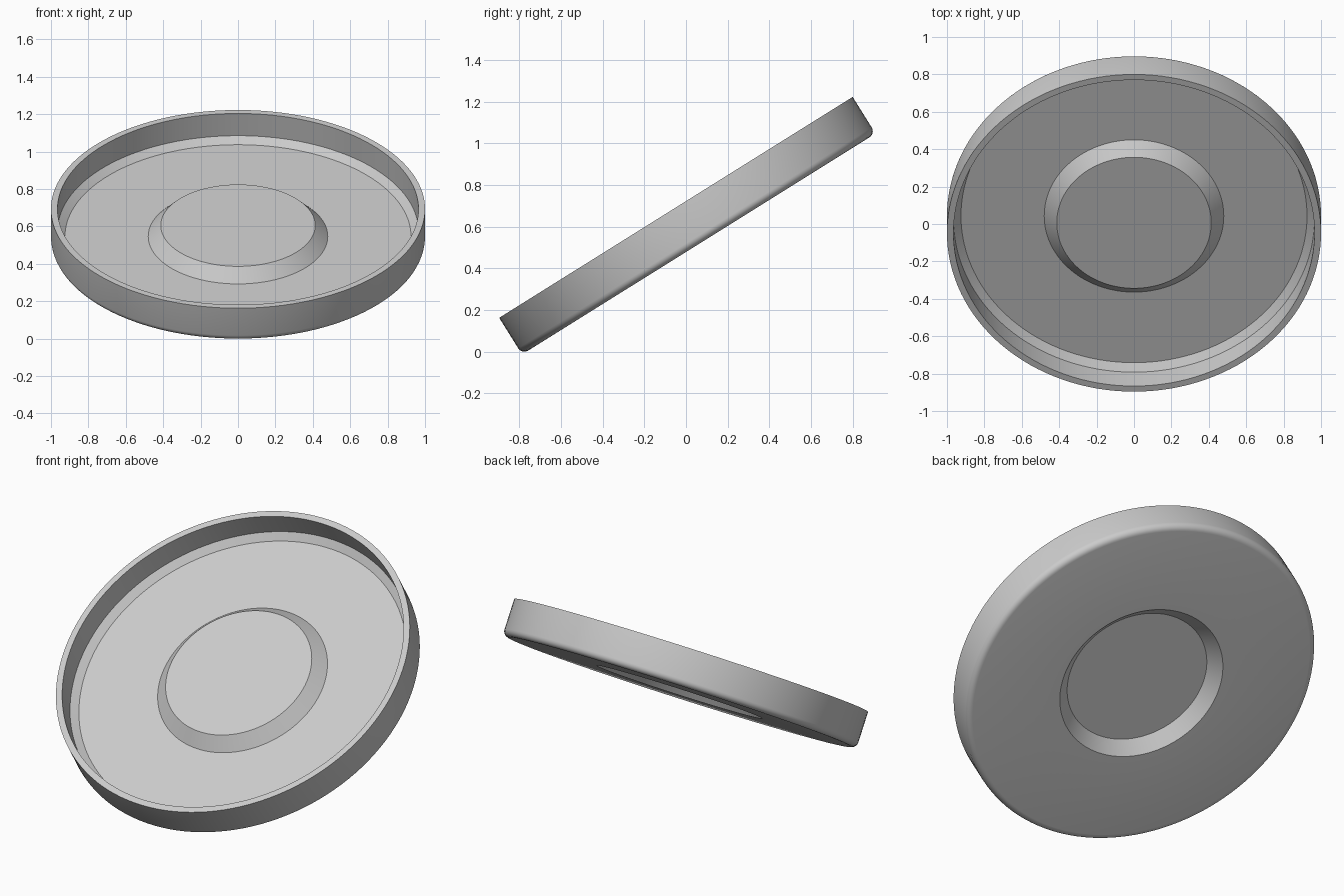
import bpy, bmesh, math
from mathutils import Matrix, Vector

if "Cube" in bpy.data.objects:
    bpy.data.objects.remove(bpy.data.objects["Cube"])

SEGMENTS = 128
TILT = math.radians(32)

grey = bpy.data.materials.new("light grey")
grey.diffuse_color = (0.6, 0.6, 0.6, 1)
grey.use_nodes = True
grey.node_tree.nodes["Principled BSDF"].inputs["Base Color"].default_value = grey.diffuse_color

# Closed wall section (radius, height), from the upper centre out and back below
H, FLOOR, PLATEAU, FILLET = 0.207, 0.035, 0.104, 0.035
profile = [(0, PLATEAU), (0.413, PLATEAU), (0.48, FLOOR),      # raised centre
           (0.925, FLOOR), (0.965, 0.067),                     # floor and chamfer
           (0.965, H), (1.0, H)]                               # rim
for i in range(7):                                             # rounded lower edge
    a = math.radians(15 * i)
    profile.append((1 - FILLET + FILLET * math.cos(a), FILLET - FILLET * math.sin(a)))
profile += [(0.467, 0), (0.4, 0.069), (0, 0.069)]              # recess underneath

# Spin the section into a dish
bm = bmesh.new()
verts = [bm.verts.new((r, 0, z)) for r, z in profile]
edges = [bm.edges.new(pair) for pair in zip(verts, verts[1:])]
bmesh.ops.spin(bm, geom=verts + edges, cent=(0, 0, 0), axis=(0, 0, 1),
               angle=math.tau, steps=SEGMENTS)
bmesh.ops.remove_doubles(bm, verts=bm.verts, dist=1e-4)
bmesh.ops.recalc_face_normals(bm, faces=bm.faces)

# Tilt with the back raised, then centre it and stand it on the ground
bmesh.ops.transform(bm, matrix=Matrix.Rotation(TILT, 4, 'X'), verts=bm.verts)
ys = [v.co.y for v in bm.verts]
low = min(v.co.z for v in bm.verts)
bmesh.ops.translate(bm, vec=Vector((0, -(min(ys) + max(ys)) / 2, -low)), verts=bm.verts)

mesh = bpy.data.meshes.new("dish")
bm.to_mesh(mesh)
bm.free()
mesh.materials.append(grey)
dish = bpy.data.objects.new("dish", mesh)
bpy.context.collection.objects.link(dish)

# Smooth round surfaces with sharp edges kept
bpy.context.view_layer.objects.active = dish
dish.select_set(True)
bpy.ops.object.shade_smooth_by_angle(angle=math.radians(30))
